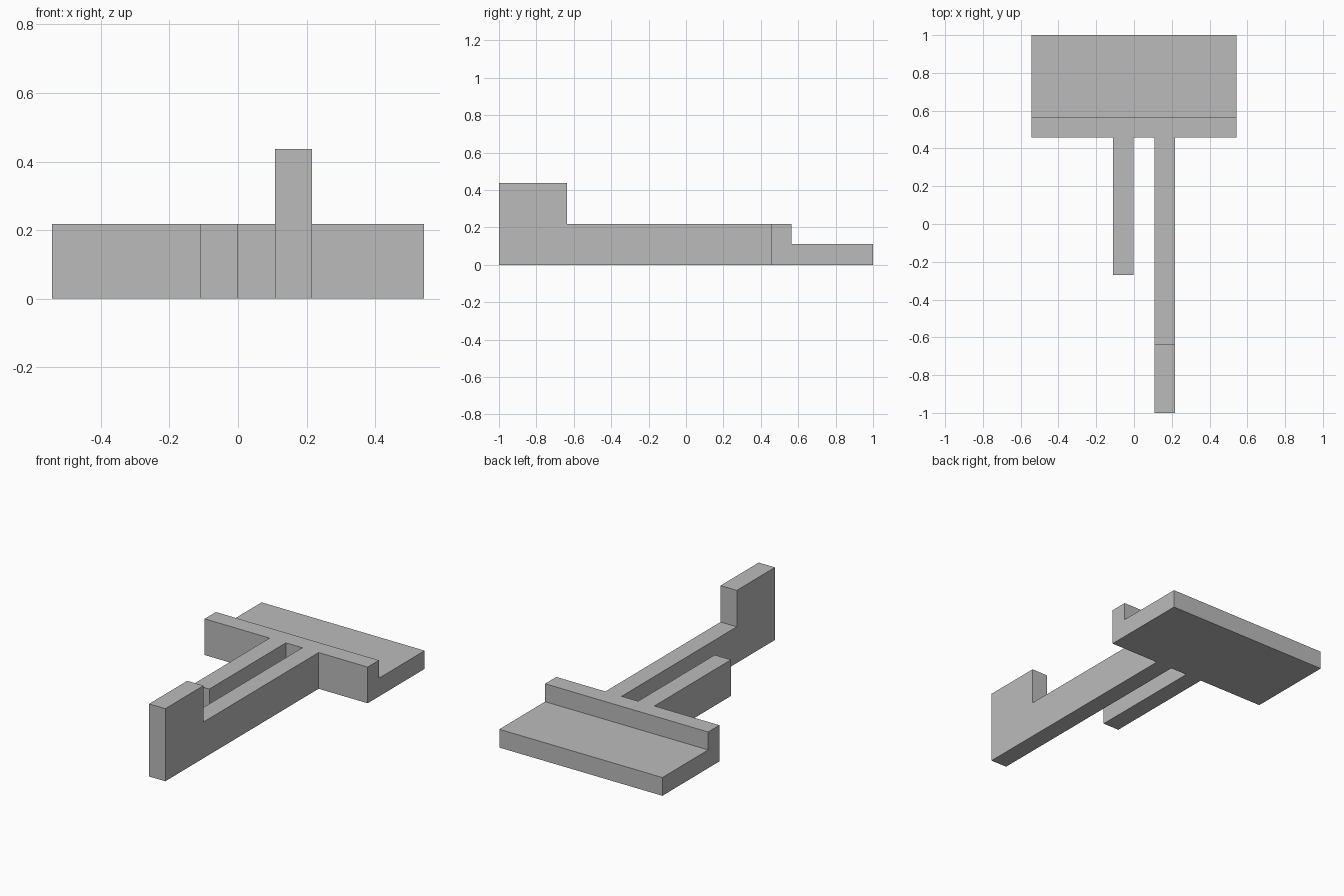
import bpy
import bmesh

default_cube = bpy.data.objects.get("Cube")
if default_cube:
    bpy.data.objects.remove(default_cube, do_unlink=True)

# Single plain grey for every part
GREY = (0.5, 0.5, 0.5, 1.0)
grey = bpy.data.materials.new("plain grey")
grey.use_nodes = True
grey.diffuse_color = GREY
grey.node_tree.nodes["Principled BSDF"].inputs["Base Color"].default_value = GREY

# Shared levels
LOW, MID, HIGH = 0.11, 0.218, 0.437
BACK, STEP, JOIN = 1.0, 0.565, 0.458


def extrude_profile(name, profile, x_min, x_max):
    """Extrude a side profile of (y, z) points from x_min to x_max."""
    bm = bmesh.new()
    side = bm.faces.new([bm.verts.new((x_min, y, z)) for y, z in profile])
    result = bmesh.ops.extrude_face_region(bm, geom=[side], use_keep_orig=True)
    moved = [v for v in result["geom"] if isinstance(v, bmesh.types.BMVert)]
    bmesh.ops.translate(bm, verts=moved, vec=(x_max - x_min, 0, 0))
    bmesh.ops.recalc_face_normals(bm, faces=bm.faces)
    mesh = bpy.data.meshes.new(name)
    bm.to_mesh(mesh)
    bm.free()
    mesh.materials.append(grey)
    obj = bpy.data.objects.new(name, mesh)
    bpy.context.collection.objects.link(obj)
    return obj


# Wide plate with a raised ledge along its front
extrude_profile("stepped_plate",
                [(JOIN, 0), (BACK, 0), (BACK, LOW), (STEP, LOW), (STEP, MID), (JOIN, MID)],
                -0.543, 0.543)

# Long arm with a raised block at its tip
extrude_profile("long_arm",
                [(-1, 0), (JOIN, 0), (JOIN, MID), (-0.637, MID), (-0.637, HIGH), (-1, HIGH)],
                0.108, 0.216)

# Short plain arm
extrude_profile("short_arm",
                [(-0.27, 0), (JOIN, 0), (JOIN, MID), (-0.27, MID)],
                -0.11, -0.002)
